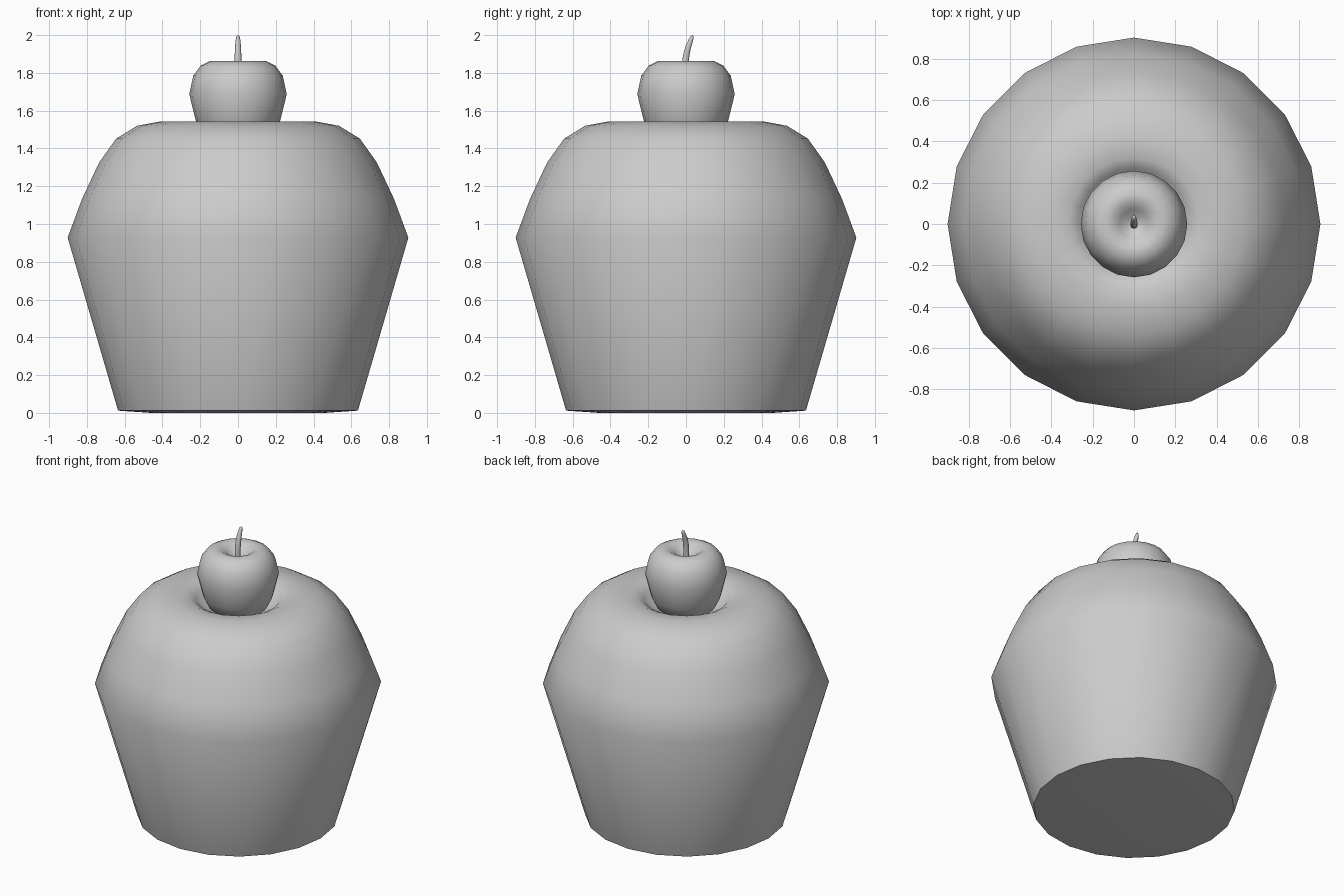
import bpy, bmesh
from math import sin, cos, pi, radians
from mathutils import Vector

if "Cube" in bpy.data.objects:
    bpy.data.objects.remove(bpy.data.objects["Cube"])


def finish(name, bm, angle):
    bmesh.ops.recalc_face_normals(bm, faces=bm.faces)
    mesh = bpy.data.meshes.new(name)
    bm.to_mesh(mesh)
    bm.free()
    obj = bpy.data.objects.new(name, mesh)
    bpy.context.collection.objects.link(obj)
    bpy.ops.object.select_all(action='DESELECT')
    obj.select_set(True)
    bpy.context.view_layer.objects.active = obj
    bpy.ops.object.shade_smooth_by_angle(angle=radians(angle))
    return obj


def skin(bm, rings, start, end):
    """Bridge rings of vertices and close both ends with fans."""
    n = len(rings[0])
    for a, b in zip(rings, rings[1:]):
        for i in range(n):
            j = (i + 1) % n
            bm.faces.new((a[i], a[j], b[j], b[i]))
    for ring, centre in ((rings[0], start), (rings[-1], end)):
        c = bm.verts.new(centre)
        for i in range(n):
            bm.faces.new((ring[i], ring[(i + 1) % n], c))


def lathe(name, profile, z0, z1, sides=20, angle=60):
    bm = bmesh.new()
    rings = [[bm.verts.new((r * cos(2 * pi * i / sides), r * sin(2 * pi * i / sides), z))
              for i in range(sides)] for r, z in profile]
    skin(bm, rings, (0, 0, z0), (0, 0, z1))
    return finish(name, bm, angle)


# Cup and domed frosting with a hollow on top
lathe("cupcake_body", [
    (0.46, 0.0), (0.635, 0.012), (0.902, 0.928), (0.825, 1.135), (0.735, 1.326),
    (0.645, 1.452), (0.535, 1.52), (0.41, 1.543), (0.32, 1.54), (0.27, 1.515),
    (0.235, 1.47), (0.15, 1.44)], 0.0, 1.43)

# Cherry with dimpled top
lathe("cherry", [
    (0.12, 1.42), (0.185, 1.465), (0.222, 1.54), (0.258, 1.687), (0.237, 1.785),
    (0.198, 1.838), (0.15, 1.862), (0.105, 1.855), (0.07, 1.83), (0.035, 1.80)],
    1.405, 1.79, angle=80)

# Curved stem swept along a short path
path = [Vector(p) for p in ((0, -0.005, 1.77), (0, -0.004, 1.83), (0, 0.0, 1.885),
                            (0, 0.011, 1.935), (0, 0.025, 1.972), (0, 0.033, 1.992))]
radii = [0.018, 0.018, 0.018, 0.016, 0.013, 0.009]
bm = bmesh.new()
rings = []
for k, (p, r) in enumerate(zip(path, radii)):
    t = (path[min(k + 1, len(path) - 1)] - path[max(k - 1, 0)]).normalized()
    side = Vector((1, 0, 0))
    up = t.cross(side)
    rings.append([bm.verts.new(p + r * (side * cos(2 * pi * i / 10) + up * sin(2 * pi * i / 10)))
                  for i in range(10)])
skin(bm, rings, path[0], (0, 0.036, 2.0))
finish("cherry_stem", bm, 70)
